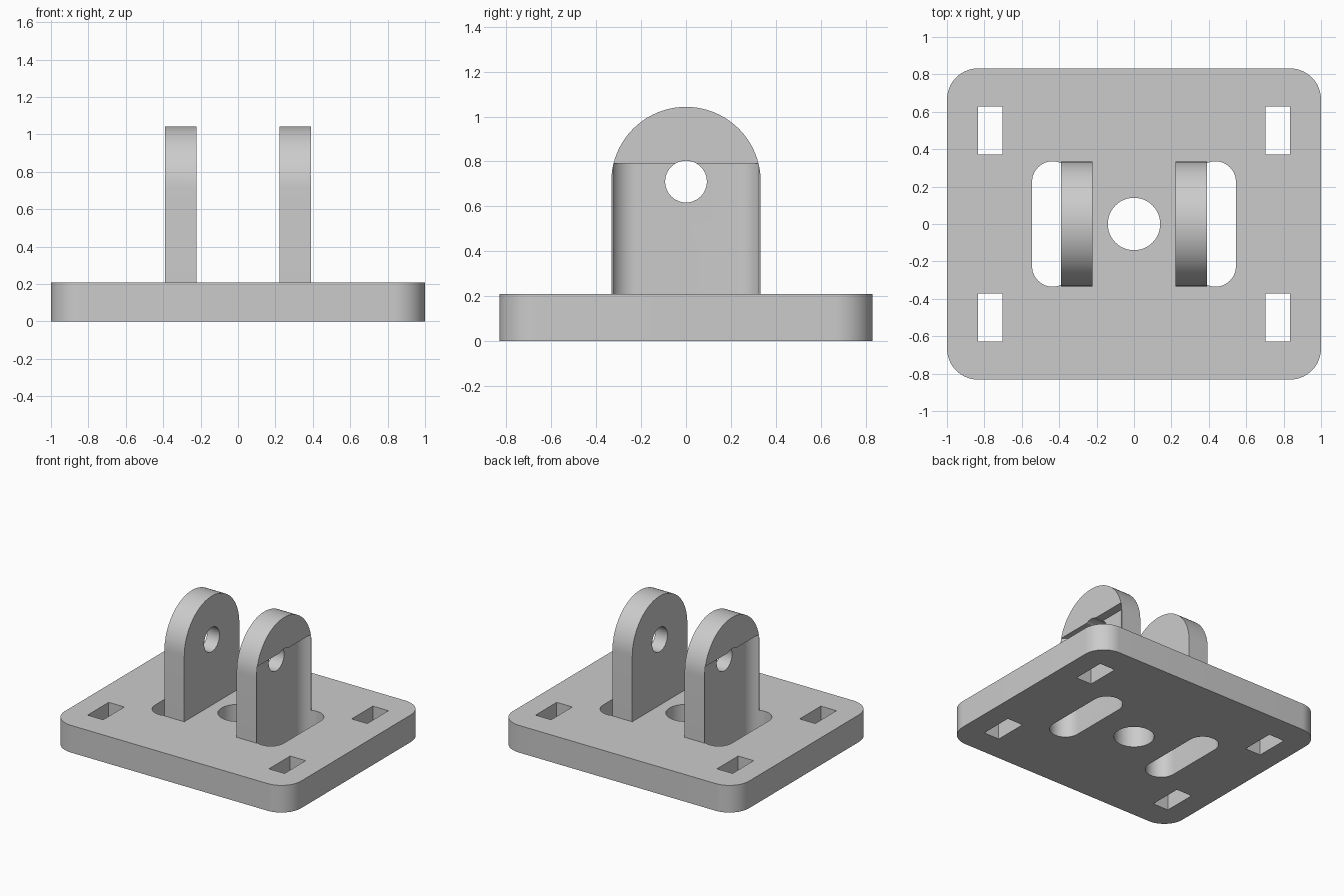
import bpy
import bmesh
from math import sin, cos, pi, radians
from mathutils import Matrix, Vector

cube = bpy.data.objects.get("Cube")
if cube:
    bpy.data.objects.remove(cube, do_unlink=True)

grey = bpy.data.materials.new("matte grey")
grey.use_nodes = True
colour = (0.6, 0.6, 0.6, 1)
grey.diffuse_color = colour
grey.node_tree.nodes["Principled BSDF"].inputs["Base Color"].default_value = colour

BASE_TOP = 0.208
PIN_Z = 0.71
LUG_R = 0.333


def arc(cx, cy, r, start, end, steps):
    """Points along an arc, angles in quarter turns."""
    angles = [(start + (end - start) * i / steps) * pi / 2 for i in range(steps + 1)]
    return [(cx + r * cos(a), cy + r * sin(a)) for a in angles]


def rounded_rect(cx, cy, hx, hy, r, steps=16):
    """Rectangle outline with rounded corners."""
    signs = [(1, 1), (-1, 1), (-1, -1), (1, -1)]
    points = []
    for q, (sx, sy) in enumerate(signs):
        if r:
            points += arc(cx + sx * (hx - r), cy + sy * (hy - r), r, q, q + 1, steps)
        else:
            points.append((cx + sx * hx, cy + sy * hy))
    return points


def prism(name, outline, low, high, along_x=False):
    """Extrude an outline along z, or a (y, z) outline along x."""
    bm = bmesh.new()
    verts = [bm.verts.new((x, y, low)) for x, y in outline]
    bmesh.ops.remove_doubles(bm, verts=verts, dist=0.0001)
    face = bm.faces.new([v for v in verts if v.is_valid])
    top = bmesh.ops.extrude_face_region(bm, geom=[face])["geom"]
    moved = [g for g in top if isinstance(g, bmesh.types.BMVert)]
    bmesh.ops.translate(bm, verts=moved, vec=Vector((0, 0, high - low)))
    if along_x:
        turn = Matrix(((0, 0, 1), (1, 0, 0), (0, 1, 0)))
        bmesh.ops.transform(bm, matrix=turn.to_4x4(), verts=bm.verts)
    bmesh.ops.recalc_face_normals(bm, faces=bm.faces)
    mesh = bpy.data.meshes.new(name)
    bm.to_mesh(mesh)
    bm.free()
    mesh.materials.append(grey)
    obj = bpy.data.objects.new(name, mesh)
    bpy.context.collection.objects.link(obj)
    return obj


def activate(obj):
    bpy.ops.object.select_all(action="DESELECT")
    obj.select_set(True)
    bpy.context.view_layer.objects.active = obj


def cut(obj, cutter):
    """Subtract the cutter and discard it."""
    mod = obj.modifiers.new("cut", "BOOLEAN")
    mod.operation = "DIFFERENCE"
    mod.solver = "EXACT"
    mod.object = cutter
    activate(obj)
    bpy.ops.object.modifier_apply(modifier=mod.name)
    bpy.data.objects.remove(cutter, do_unlink=True)


def slot(side):
    """Long rounded slot that runs up through the plate into a lug."""
    return prism("slot_cutter", rounded_rect(side * 0.435, 0, 0.11, 0.335, 0.11), -0.1, 0.79)


# Base plate with centre hole, long slots and strap holes
base = prism("base_plate", rounded_rect(0, 0, 1, 0.832, 0.167), 0, BASE_TOP)
cut(base, prism("hole_cutter", arc(0, 0, 0.14, 0, 4, 64), -0.1, 0.5))
for side in (-1, 1):
    cut(base, slot(side))
    for end in (-1, 1):
        outline = rounded_rect(side * 0.768, end * 0.5, 0.066, 0.128, 0)
        cut(base, prism("strap_cutter", outline, -0.1, 0.5))
parts = [base]

# Upright lugs with rounded tops, pin holes and slotted outer faces
for name, side in (("left_lug", 1), ("right_lug", -1)):
    near, far = sorted((side * 0.222, side * 0.39))
    outline = [(-LUG_R, BASE_TOP), (LUG_R, BASE_TOP)] + arc(0, PIN_Z, LUG_R, 0, 2, 40)
    lug = prism(name, outline, near, far, along_x=True)
    cut(lug, slot(side))
    pin = arc(0, PIN_Z, 0.093, 0, 4, 48)
    cut(lug, prism("pin_cutter", pin, near - 0.1, far + 0.1, along_x=True))
    parts.append(lug)

for part in parts:
    activate(part)
    bpy.ops.object.shade_smooth_by_angle(angle=radians(30))
